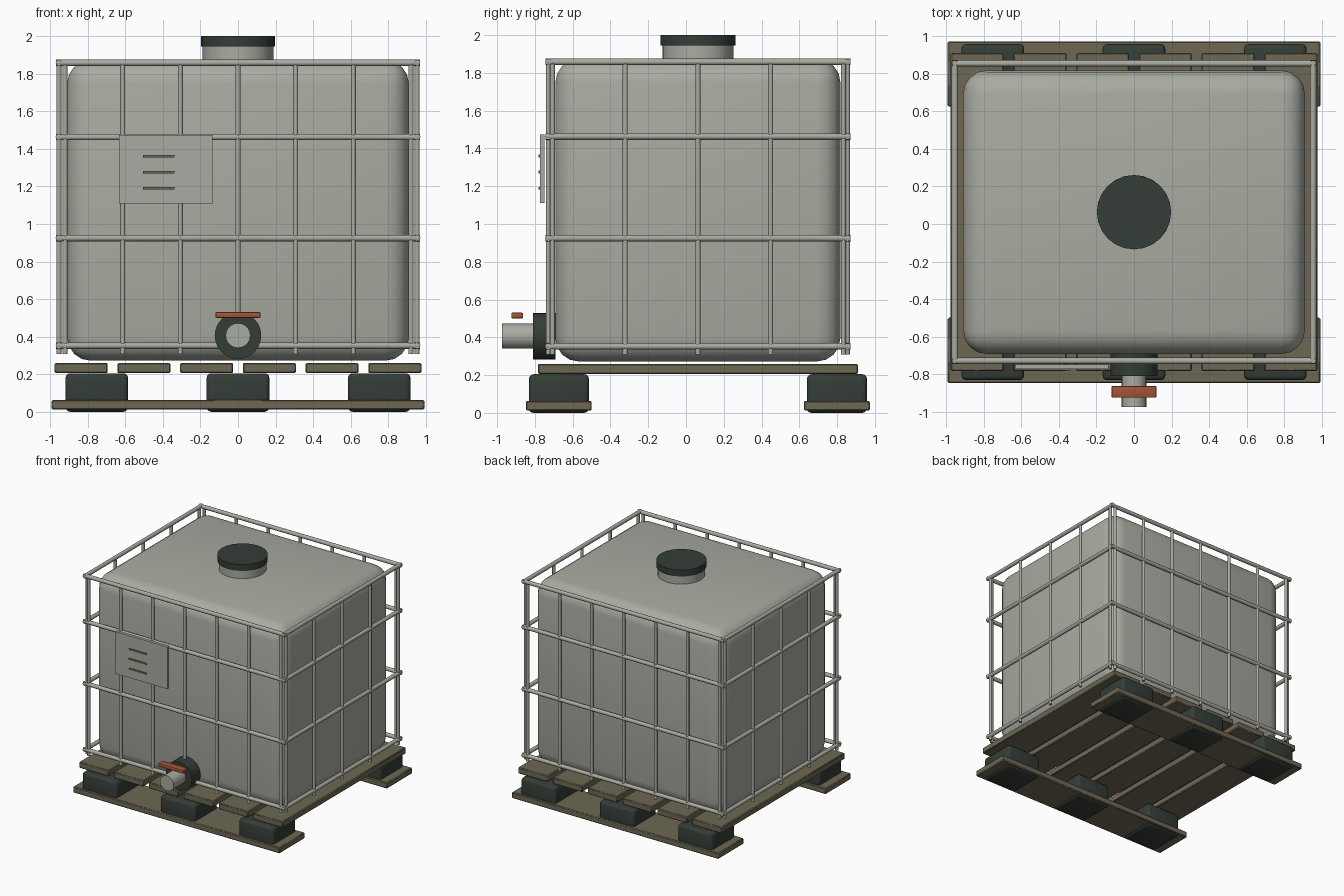
import bpy
from mathutils import Vector

cube = bpy.data.objects.get("Cube")
if cube:
    bpy.data.objects.remove(cube, do_unlink=True)

CY = 0.063  # middle of the tank, cage and pallet in y


def material(name, rgb):
    m = bpy.data.materials.new(name)
    m.use_nodes = True
    m.diffuse_color = (*rgb, 1)
    m.node_tree.nodes["Principled BSDF"].inputs["Base Color"].default_value = (*rgb, 1)
    return m


PALE = material("pale grey plastic", (0.40, 0.41, 0.36))
DARK = material("dark green grey", (0.035, 0.047, 0.038))
WOOD = material("weathered wood", (0.155, 0.137, 0.087))
RUST = material("orange red", (0.36, 0.09, 0.04))


def finish(obj, name, mat):
    obj.name = name
    obj.data.materials.append(mat)
    return obj


def box(name, mat, x, y, z, bevel=0.0, segments=2):
    """Box given by its (low, high) limits on each axis."""
    lims = (x, y, z)
    bpy.ops.mesh.primitive_cube_add(size=1, location=[(a + b) / 2 for a, b in lims])
    obj = finish(bpy.context.object, name, mat)
    obj.scale = [b - a for a, b in lims]
    bpy.ops.object.transform_apply(location=False, rotation=False, scale=True)
    if bevel:
        mod = obj.modifiers.new("round edges", "BEVEL")
        mod.width, mod.segments = bevel, segments
        bpy.ops.object.modifier_apply(modifier=mod.name)
        bpy.ops.object.shade_smooth_by_angle(angle=0.7)
    return obj


def rod(name, mat, start, end, radius, sides=12):
    start, end = Vector(start), Vector(end)
    axis = end - start
    bpy.ops.mesh.primitive_cylinder_add(
        vertices=sides, radius=radius, depth=axis.length, location=(start + end) / 2,
        rotation=axis.to_track_quat("Z", "Y").to_euler())
    bpy.ops.object.shade_smooth_by_angle(angle=0.7)
    return finish(bpy.context.object, name, mat)


# Pallet: two skids, six feet, six deck boards
for side, label in ((-1, "front"), (1, "back")):
    mid = CY + side * 0.736
    box(f"{label}_skid", WOOD, (-0.992, 0.992), (mid - 0.174, mid + 0.174),
        (0.012, 0.064), 0.006, 1)
    for i in range(3):
        x = (i - 1) * 0.752
        box(f"{label}_foot_{i + 1}", DARK, (x - 0.167, x + 0.167),
            (mid - 0.159, mid + 0.159), (0, 0.205), 0.025, 3)
for i in range(6):
    x = (i - 2.5) * 0.334
    box(f"deck_board_{i + 1}", WOOD, (x - 0.141, x + 0.141),
        (CY - 0.847, CY + 0.847), (0.206, 0.26), 0.006, 1)

# Tank with filler neck and cap
box("tank", PALE, (-0.91, 0.91), (CY - 0.755, CY + 0.755), (0.272, 1.873), 0.125, 4)
rod("filler_neck", PALE, (0, CY, 1.85), (0, CY, 1.96), 0.188, 24)
rod("filler_cap", DARK, (0, CY, 1.945), (0, CY, 2.0), 0.198, 24)

# Cage: four rail rings and upright bars
CX, HY = 0.954, 0.792
for level, z in enumerate((0.352, 0.925, 1.463, 1.858), 1):
    for s in (-1, 1):
        y = CY + s * HY
        rod(f"long_rail_{level}", PALE, (-CX - 0.015, y, z), (CX + 0.015, y, z), 0.017)
        rod(f"short_rail_{level}", PALE, (s * CX, CY - HY - 0.015, z),
            (s * CX, CY + HY + 0.015, z), 0.017)
for s in (-1, 1):
    for i in range(7):
        x, y = (i - 3) * 0.307, CY + s * HY
        rod("long_side_bar", PALE, (x, y, 0.308), (x, y, 1.86), 0.0135)
    for i in range(5):
        x, y = s * CX, CY + (i - 2) * 0.385
        rod("short_side_bar", PALE, (x, y, 0.308), (x, y, 1.86), 0.0135)

# Label plate with three marks
box("label_plate", PALE, (-0.635, -0.137), (-0.772, -0.749), (1.11, 1.475))
for z in (1.19, 1.275, 1.36):
    box("plate_mark", WOOD, (-0.505, -0.337), (-0.78, -0.771), (z - 0.007, z + 0.007))

# Outlet valve
ZV = 0.406
rod("valve_flange", DARK, (0, -0.69, ZV), (0, -0.81, ZV), 0.124, 24)
rod("outlet_pipe", PALE, (0, -0.80, ZV), (0, -0.975, ZV), 0.066, 20)
box("valve_handle", RUST, (-0.12, 0.12), (-0.925, -0.862), (0.5, 0.531), 0.007, 2)
